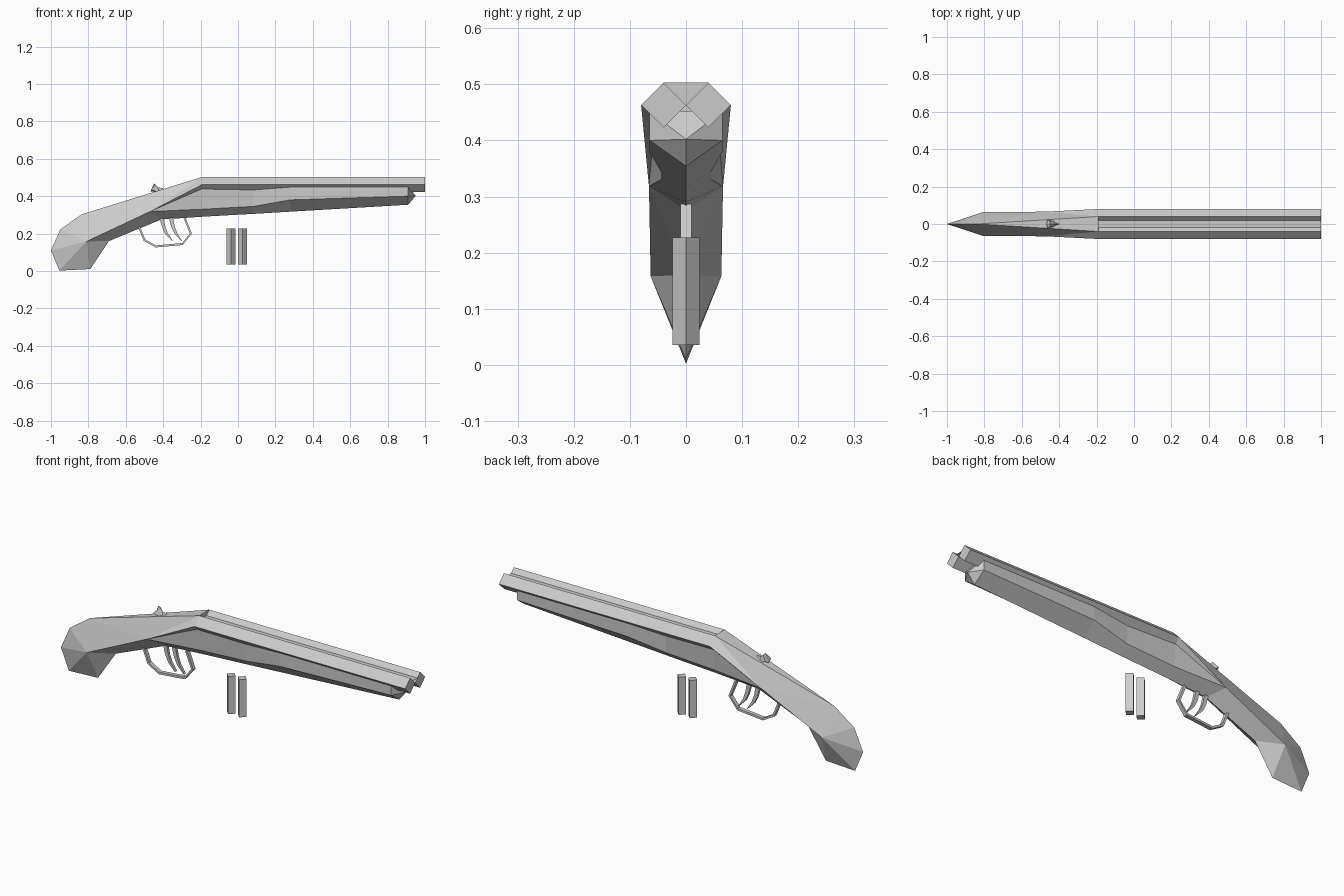
import bpy, bmesh
from math import pi
from mathutils import Vector

if "Cube" in bpy.data.objects:
    bpy.data.objects.remove(bpy.data.objects["Cube"])


def make(name, verts, faces, mirror=False):
    """Mesh object; with mirror=True the half at +y is copied across y = 0."""
    bm = bmesh.new()
    vs = [bm.verts.new(v) for v in verts]
    for f in faces:
        bm.faces.new([vs[i] for i in f])
    if mirror:
        bmesh.ops.mirror(bm, geom=bm.verts[:] + bm.edges[:] + bm.faces[:],
                         axis='Y', merge_dist=0.0005)
        bmesh.ops.remove_doubles(bm, verts=bm.verts[:], dist=0.0005)
    bmesh.ops.recalc_face_normals(bm, faces=bm.faces[:])
    me = bpy.data.meshes.new(name)
    bm.to_mesh(me)
    bm.free()
    ob = bpy.data.objects.new(name, me)
    bpy.context.collection.objects.link(ob)
    return ob


def loft(name, rings):
    """Closed skin through rings of equal point count, capped at both ends."""
    n = len(rings[0])
    verts = [p for r in rings for p in r]
    faces = [(k * n + i, k * n + (i + 1) % n, (k + 1) * n + (i + 1) % n, (k + 1) * n + i)
             for k in range(len(rings) - 1) for i in range(n)]
    last = (len(rings) - 1) * n
    faces += [tuple(range(n)), tuple(range(last, last + n))]
    return make(name, verts, faces)


def strip(name, path, widths, half_y):
    """Rectangular bar following a path in the xz plane."""
    rings = []
    for i, (x, z) in enumerate(path):
        a = Vector(path[max(i - 1, 0)])
        b = Vector(path[min(i + 1, len(path) - 1)])
        d = (b - a).normalized() * widths[i] / 2
        rings.append([(x - d.y * s, half_y * t, z + d.x * s)
                      for s, t in ((-1, -1), (1, -1), (1, 1), (-1, 1))])
    return loft(name, rings)


# Twin diamond-section barrels
R = 0.04
for side, y in (("left", 0.04), ("right", -0.04)):
    loft("barrel_" + side,
         [[(x, y, 0.463 + R), (x, y + R, 0.463), (x, y, 0.463 - R), (x, y - R, 0.463)]
          for x in (-0.19, 1.0)])

# Flat rib lying between the barrels
make("barrel_rib", [(-0.19, -0.018, 0.481), (1, -0.018, 0.481),
                    (1, 0.018, 0.481), (-0.19, 0.018, 0.481)], [(0, 1, 2, 3)])

# Stock with pistol grip: half shell fanned from the widest points
stock = [(-0.19, 0.04, 0.503), (-0.19, 0.08, 0.463), (-0.47, 0.066, 0.318),
         (-0.81, 0.063, 0.158),
         (-0.837, 0, 0.302), (-0.95, 0, 0.222), (-1, 0, 0.11), (-0.955, 0, 0.002),
         (-0.79, 0, 0.01), (-0.69, 0, 0.16), (-0.41, 0, 0.275),
         (-0.19, 0.055, 0.44), (-0.19, 0, 0.503), (-0.19, 0, 0.44)]
faces = [(12, 0, 4), (0, 1, 2), (0, 2, 4), (2, 3, 4), (2, 9, 3), (2, 10, 9), (1, 11, 2),
         (0, 12, 13, 11, 1)]
faces += [(3, i, i + 1) for i in range(4, 9)]
make("stock", stock, faces, mirror=True)

# Fore-end under the barrels: x, top y/z, lower edge y/z, keel z
sections = [(-0.19, 0.055, 0.44, 0.045, 0.33, 0.29), (0.08, 0.05, 0.435, 0.045, 0.345, 0.305),
            (0.28, 0.065, 0.452, 0.065, 0.38, 0.317), (0.91, 0.065, 0.452, 0.065, 0.40, 0.354)]
verts = [(-0.47, 0.066, 0.318), (-0.41, 0, 0.275)]
faces = [(0, 3, 4), (0, 4, 5, 1)]
for x, ty, tz, ly, lz, kz in sections:
    verts += [(x, 0, tz), (x, ty, tz), (x, ly, lz), (x, 0, kz)]
for k in range(3):
    b = 2 + 4 * k
    faces += [(b + i, b + i + 1, b + i + 5, b + i + 4) for i in range(3)]
verts.append((0.95, 0, 0.402))
faces += [(14 + i, 15 + i, 18) for i in range(3)]
make("fore_end", verts, faces, mirror=True)

# Trigger guard and two curved triggers
strip("trigger_guard", [(-0.535, 0.26), (-0.523, 0.222), (-0.50, 0.165), (-0.44, 0.131),
                        (-0.297, 0.144), (-0.252, 0.20), (-0.286, 0.285)], [0.011] * 7, 0.01)
for n, dx in (("rear", 0), ("front", 0.05)):
    strip("trigger_" + n, [(-0.41 + dx, 0.29), (-0.397 + dx, 0.235),
                           (-0.382 + dx, 0.20), (-0.35 + dx, 0.16)],
          [0.022, 0.018, 0.014, 0.003], 0.007)

# Thumb lever on top of the stock
make("thumb_lever", [(-0.467, 0, 0.425), (-0.465, 0.024, 0.435), (-0.445, 0.012, 0.458),
                     (-0.45, 0, 0.468), (-0.425, 0, 0.446), (-0.40, 0, 0.442),
                     (-0.42, 0.012, 0.42)],
     [(0, 1, 2, 3), (2, 4, 3), (1, 6, 2), (2, 6, 4), (4, 6, 5), (0, 6, 1)], mirror=True)

# Two loose shells
for i, x in enumerate((-0.038, 0.024)):
    bpy.ops.mesh.primitive_cylinder_add(vertices=4, radius=0.0245, depth=0.192,
                                        location=(x, 0, 0.131))
    bpy.context.object.name = "shell_%d" % (i + 1)
